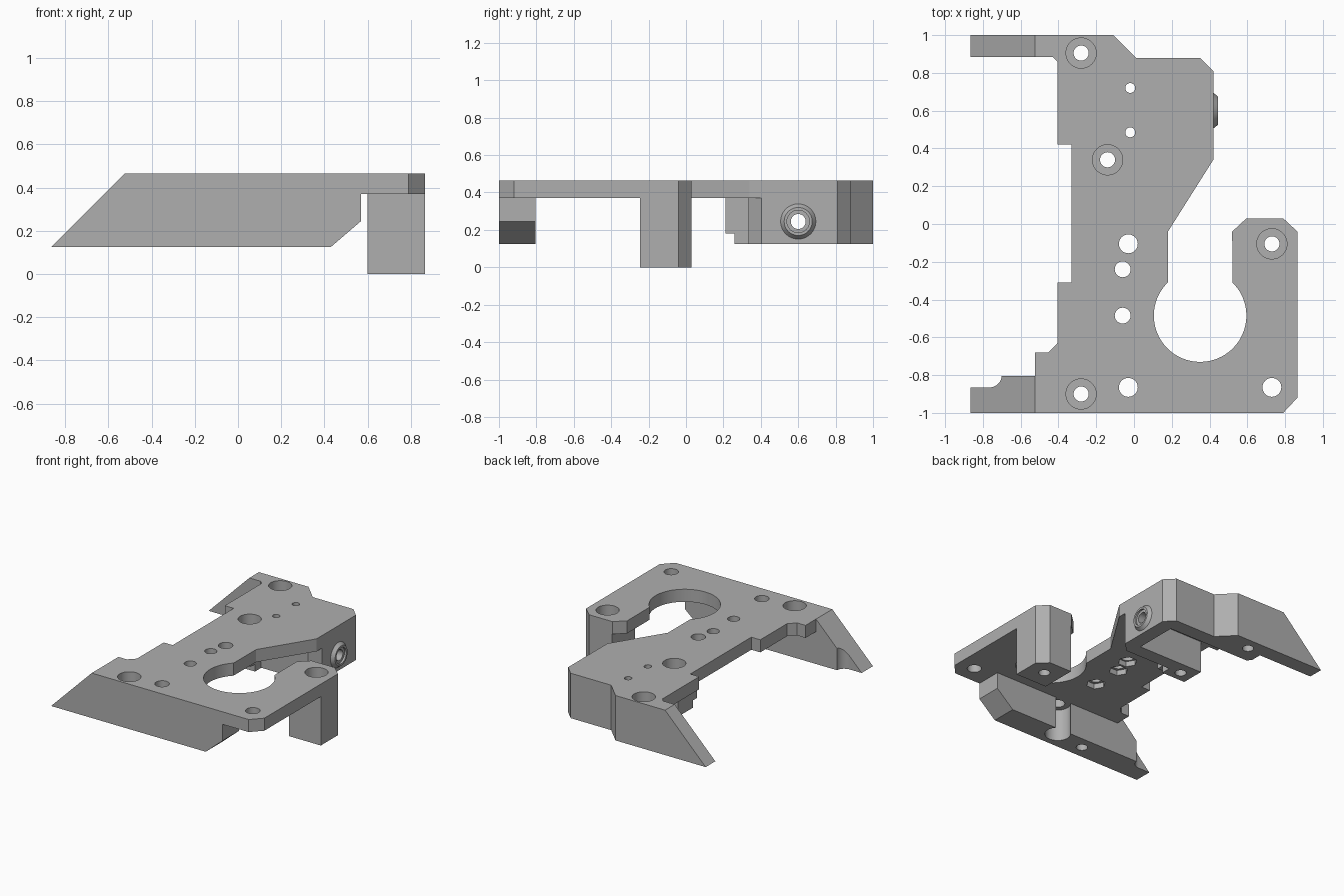
import bpy, bmesh
from math import cos, sin, pi, radians
from mathutils import Vector

cube = bpy.data.objects.get("Cube")
if cube:
    bpy.data.objects.remove(cube, do_unlink=True)

grey = bpy.data.materials.new("matte grey")
grey.use_nodes = True
COLOUR = (0.43, 0.43, 0.43, 1)
grey.diffuse_color = COLOUR
grey.node_tree.nodes["Principled BSDF"].inputs["Base Color"].default_value = COLOUR

BOTTOM, UNDER, TOP = 0.125, 0.37, 0.465


def place(u, v, w, axis):
    return {"X": (w, u, v), "Y": (u, w, v), "Z": (u, v, w)}[axis]


def circle(cx, cy, r, n=48, start=0.0, sweep=2 * pi, closed=True):
    steps = n if closed else n - 1
    return [(cx + r * cos(start + sweep * i / steps),
             cy + r * sin(start + sweep * i / steps)) for i in range(n)]


def prism(name, outline, lo, hi, axis="Z", outline_hi=None):
    """Extrude an outline along an axis, optionally lofting to a second outline."""
    bm = bmesh.new()
    a = [bm.verts.new(place(u, v, lo, axis)) for u, v in outline]
    b = [bm.verts.new(place(u, v, hi, axis)) for u, v in (outline_hi or outline)]
    bm.faces.new(a)
    bm.faces.new(b)
    for i in range(len(a)):
        j = (i + 1) % len(a)
        bm.faces.new((a[i], a[j], b[j], b[i]))
    bmesh.ops.recalc_face_normals(bm, faces=bm.faces[:])
    mesh = bpy.data.meshes.new(name)
    bm.to_mesh(mesh)
    bm.free()
    mesh.materials.append(grey)
    obj = bpy.data.objects.new(name, mesh)
    bpy.context.scene.collection.objects.link(obj)
    return obj


def rect(u0, v0, u1, v1):
    return [(u0, v0), (u1, v0), (u1, v1), (u0, v1)]


cutters = []


def cutter(parts, *args, **kw):
    obj = prism("cutter", *args, **kw)
    obj.hide_render = True
    cutters.append(obj)
    for part in parts:
        mod = part.modifiers.new("cut", "BOOLEAN")
        mod.operation = "DIFFERENCE"
        mod.solver = "EXACT"
        mod.object = obj


# Top plate, with the big round opening as part of its outline
opening = circle(0.35, -0.485, 0.245, 56, radians(45.8), -radians(271.6), False)
plate = prism("top_plate", [
    (-0.525, -1), (0.79, -1), (0.865, -0.92), (0.865, -0.04), (0.79, 0.03),
    (0.595, 0.03), (0.52, -0.04)] + opening + [
    (0.18, -0.04), (0.42, 0.34), (0.42, 0.81), (0.35, 0.88), (0.01, 0.88),
    (-0.11, 1), (-0.525, 1), (-0.525, 0.885), (-0.43, 0.885), (-0.405, 0.86),
    (-0.405, 0.42), (-0.33, 0.42), (-0.33, -0.31), (-0.405, -0.31),
    (-0.405, -0.63), (-0.455, -0.68), (-0.525, -0.68)], UNDER, TOP)

# Front wall and back arm share the sloping end
slope = [(-0.525, UNDER), (-0.525, TOP), (-0.865, BOTTOM)]
front_wall = prism("front_wall", slope + [(0.43, BOTTOM), (0.57, 0.245), (0.57, UNDER)],
                   -1, -0.805, "Y")
back_arm = prism("back_arm", slope + [(-0.405, BOTTOM), (-0.405, UNDER)], 0.885, 1, "Y")

# Bracket under the back of the plate, open towards -x
bracket = prism("back_bracket", [
    (-0.405, 1), (-0.11, 1), (0.01, 0.88), (0.35, 0.88), (0.42, 0.81),
    (0.42, 0.405), (0.35, 0.335), (-0.04, 0.335), (-0.04, 0.21), (-0.24, 0.21),
    (-0.24, 0.44), (0.31, 0.44), (0.31, 0.77), (-0.38, 0.77), (-0.405, 0.8)],
    BOTTOM, UNDER)

# Standing pillar
pillar = prism("pillar", [(0.6, -0.245), (0.865, -0.245), (0.865, -0.04),
                          (0.79, 0.03), (0.6, 0.03)], 0, UNDER)

# Conical boss on the bracket side
boss = prism("side_boss", circle(0.6, 0.245, 0.098), 0.415, 0.445, "X",
             outline_hi=circle(0.6, 0.245, 0.075))

parts = [plate, front_wall, back_arm, bracket, pillar, boss]

# Counterbored screw holes
for x, y, owner in ((-0.28, 0.905, bracket), (-0.14, 0.34, bracket),
                    (-0.28, -0.9, front_wall), (0.73, -0.105, pillar)):
    cutter([plate, owner], circle(x, y, 0.08), 0.32, 0.5)
    cutter([plate, owner], circle(x, y, 0.04, 32), -0.1, 0.45)

# Plain holes through the plate
for x, y, r in ((-0.03, -0.105, 0.05), (-0.06, -0.24, 0.042), (-0.06, -0.485, 0.042),
                (-0.03, -0.865, 0.05), (0.73, -0.865, 0.05),
                (-0.02, 0.72, 0.026), (-0.02, 0.485, 0.026)):
    cutter([plate], circle(x, y, r, 32), 0.2, 0.6)

# Hexagonal nut pockets on the underside
for x, y in ((-0.03, -0.105), (-0.06, -0.24), (-0.06, -0.485)):
    cutter([plate], circle(x, y, 0.068, 6), 0.3, 0.41)

# Round channel and hollowed tip of the front wall
cutter([front_wall], circle(-0.03, -0.865, 0.09), 0, 0.42)
cutter([front_wall], [(-1, -0.865)]
       + circle(-0.765, -0.8, 0.065, 12, -pi / 2, pi / 2, False) + [(-0.7, -0.7), (-1, -0.7)],
       0, 0.6)

# Stepped foot of the bracket
cutter([bracket], rect(-0.4, 0.1, 0.1, 0.26), 0, 0.18)

# Bore through the side boss
cutter([boss, bracket], circle(0.6, 0.245, 0.04, 32), 0.25, 0.5, "X")
cutter([boss], circle(0.6, 0.245, 0.06, 32), 0.43, 0.5, "X")

# Apply the cuts and shade the round surfaces smoothly
bpy.context.view_layer.update()
graph = bpy.context.evaluated_depsgraph_get()
results = [bpy.data.meshes.new_from_object(p.evaluated_get(graph)) for p in parts]
for part, mesh in zip(parts, results):
    part.modifiers.clear()
    part.data = mesh
for obj in cutters:
    bpy.data.objects.remove(obj, do_unlink=True)
bpy.ops.object.select_all(action="DESELECT")
for part in parts:
    part.select_set(True)
bpy.context.view_layer.objects.active = plate
bpy.ops.object.shade_smooth_by_angle(angle=radians(25))
